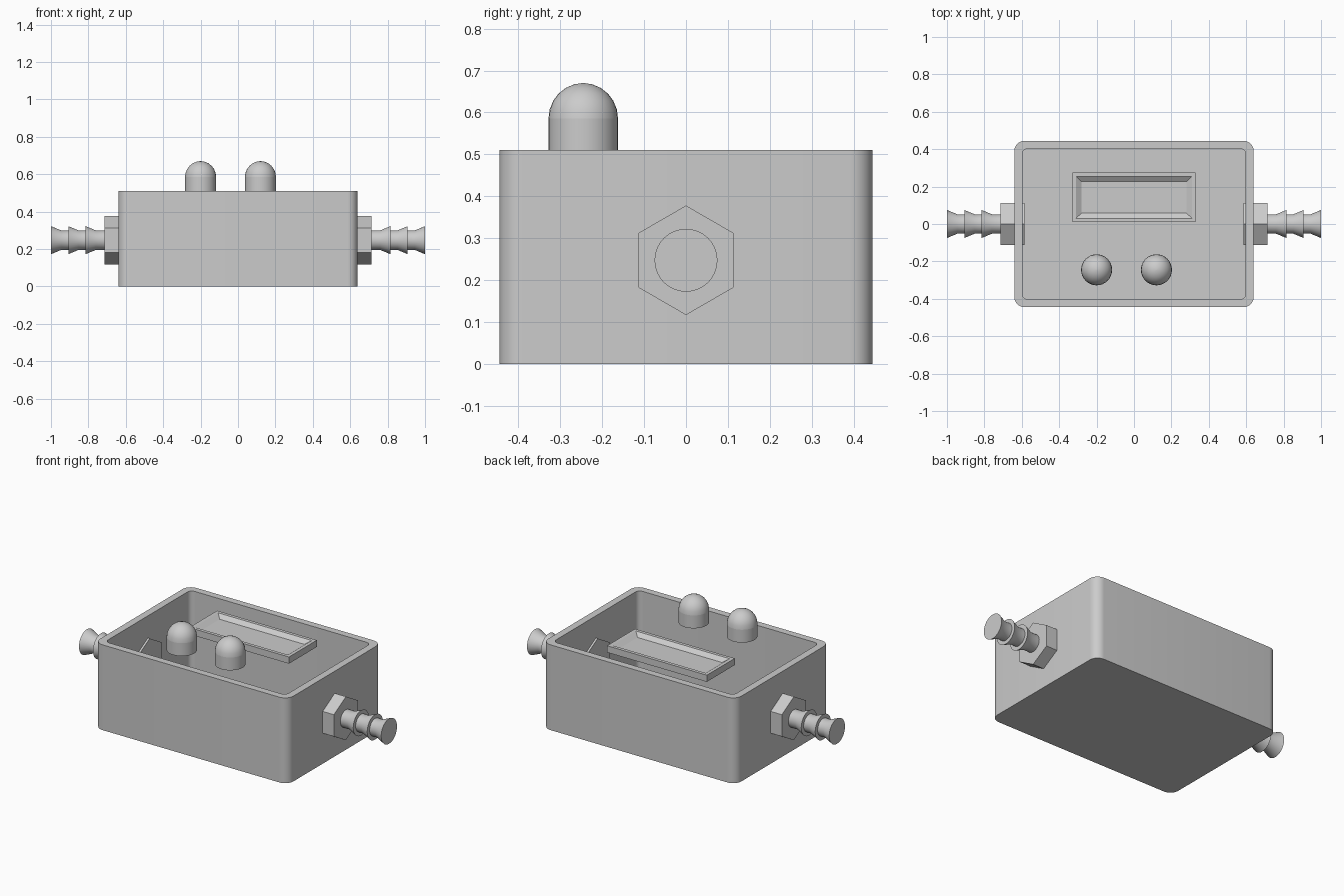
import bpy, bmesh, math

if "Cube" in bpy.data.objects:
    bpy.data.objects.remove(bpy.data.objects["Cube"])

grey = bpy.data.materials.new("light_grey")
grey.diffuse_color = (0.6, 0.6, 0.6, 1)
grey.use_nodes = True
grey.node_tree.nodes["Principled BSDF"].inputs["Base Color"].default_value = grey.diffuse_color


def finish(name, bm, smooth=True):
    bmesh.ops.recalc_face_normals(bm, faces=bm.faces)
    me = bpy.data.meshes.new(name)
    bm.to_mesh(me)
    bm.free()
    ob = bpy.data.objects.new(name, me)
    bpy.context.collection.objects.link(ob)
    me.materials.append(grey)
    if smooth:
        bpy.ops.object.select_all(action='DESELECT')
        ob.select_set(True)
        bpy.context.view_layer.objects.active = ob
        bpy.ops.object.shade_smooth_by_angle(angle=math.radians(35))
    return ob


def skin(name, rings, smooth=True):
    """Join equal-length rings of points and cap both ends."""
    bm = bmesh.new()
    loops = [[bm.verts.new(p) for p in ring] for ring in rings]
    n = len(loops[0])
    for a, b in zip(loops, loops[1:]):
        for i in range(n):
            j = (i + 1) % n
            bm.faces.new((a[i], a[j], b[j], b[i]))
    bm.faces.new(loops[0])
    bm.faces.new(loops[-1])
    return finish(name, bm, smooth)


def rounded_rect(hx, hy, r, z, seg=8):
    pts = []
    for k, (sx, sy) in enumerate(((1, 1), (-1, 1), (-1, -1), (1, -1))):
        for i in range(seg + 1):
            a = math.pi / 2 * (k + i / seg)
            pts.append((sx * (hx - r) + r * math.cos(a),
                        sy * (hy - r) + r * math.sin(a), z))
    return pts


def rect(hx, hy, z, cy):
    return [(sx * hx, cy + sy * hy, z)
            for sx, sy in ((1, 1), (-1, 1), (-1, -1), (1, -1))]


def ring_x(x, r, n, z, phase=0.0):
    return [(x, r * math.sin(phase + 2 * math.pi * i / n),
             z + r * math.cos(phase + 2 * math.pi * i / n)) for i in range(n)]


def ring_z(x, y, z, r, n=32):
    return [(x + r * math.cos(2 * math.pi * i / n),
             y + r * math.sin(2 * math.pi * i / n), z) for i in range(n)]


# Open case with rounded corners
skin("case", [rounded_rect(0.64, 0.445, 0.055, 0),
              rounded_rect(0.64, 0.445, 0.055, 0.51),
              rounded_rect(0.597, 0.403, 0.03, 0.51),
              rounded_rect(0.597, 0.403, 0.03, 0.043)])

# Display frame with raised rim, and the screen plate inside it
CY = 0.1425
skin("display_frame", [rect(0.33, 0.132, 0.468, CY), rect(0.33, 0.132, 0.508, CY),
                       rect(0.31, 0.112, 0.508, CY), rect(0.28, 0.084, 0.488, CY)], False)

# Two domed push buttons
for side, x in (("left", -0.2), ("right", 0.12)):
    y, r, z0 = -0.245, 0.083, 0.585
    skin(f"{side}_button_base", [ring_z(x, y, 0.508, r), ring_z(x, y, z0, r)])
    dome = [ring_z(x, y, z0 + 0.085 * math.sin(t), r * math.cos(t))
            for t in [math.radians(a) for a in (0, 15, 30, 45, 60, 75, 88)]]
    skin(f"{side}_button_dome", dome)

# Hose connectors: hex nut through the wall and three hose barbs
AZ, R_IN, R_OUT = 0.2475, 0.052, 0.075
profile = [(0.70, R_IN)]
for tip in (0.815, 0.9075, 1.0):
    profile += [(tip - 0.055, R_IN), (tip, R_OUT)]
    if tip < 1:
        profile.append((tip, R_IN))
for side, s in (("left", -1), ("right", 1)):
    skin(f"{side}_nut", [ring_x(s * x, 0.1305, 6, AZ) for x in (0.585, 0.714)], False)
    skin(f"{side}_hose_barb", [ring_x(s * x, r, 32, AZ) for x, r in profile])
